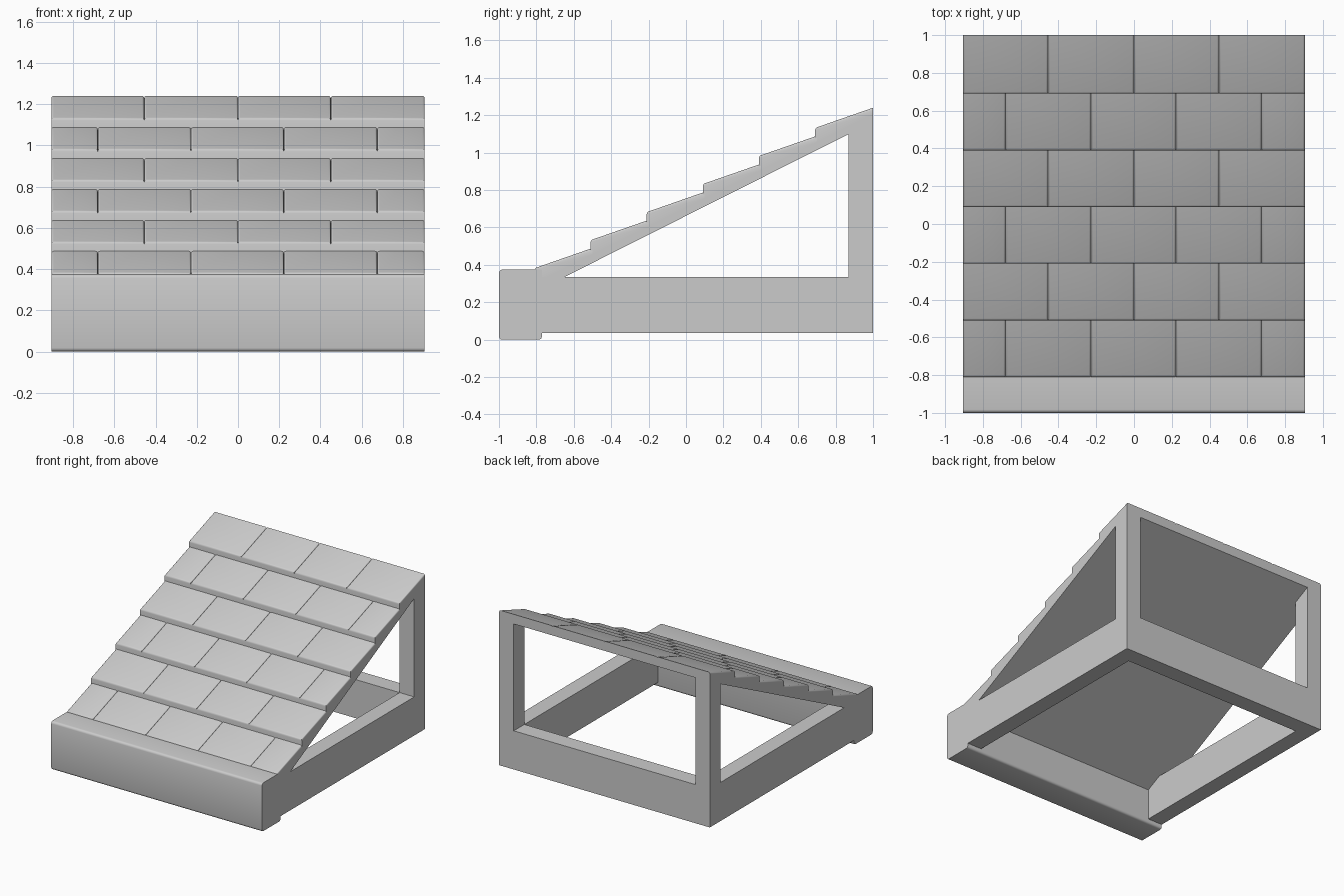
import bpy, bmesh
from math import radians

if "Cube" in bpy.data.objects:
    bpy.data.objects.remove(bpy.data.objects["Cube"])

W = 0.905      # half width
T = 0.125      # frame thickness


def under(y):  # underside of the sloping deck
    return 0.503 * y + 0.662


def prism(name, profile, x0, x1, bevel_edges=None, radius=0.012):
    """Extrude a (y, z) profile along x; optionally round chosen edges."""
    bm = bmesh.new()
    a = [bm.verts.new((x0, y, z)) for y, z in profile]
    b = [bm.verts.new((x1, y, z)) for y, z in profile]
    n = len(profile)
    bm.faces.new(a)
    bm.faces.new(b[::-1])
    for i in range(n):
        j = (i + 1) % n
        bm.faces.new((a[i], b[i], b[j], a[j]))
    if bevel_edges:
        edges = [e for e in bm.edges if bevel_edges(e)]
        bmesh.ops.bevel(bm, geom=edges, offset=radius, segments=3,
                        profile=0.5, affect='EDGES')
    bmesh.ops.recalc_face_normals(bm, faces=bm.faces[:])
    me = bpy.data.meshes.new(name)
    bm.to_mesh(me)
    bm.free()
    ob = bpy.data.objects.new(name, me)
    bpy.context.collection.objects.link(ob)
    if bevel_edges:
        bpy.context.view_layer.objects.active = ob
        ob.select_set(True)
        bpy.ops.object.shade_smooth_by_angle(angle=radians(50))
        ob.select_set(False)
    return ob


def along_x(e):
    d = e.verts[0].co - e.verts[1].co
    return abs(d.x) > 0.1


# Front eave beam with a lower lip
prism("eave_beam", [(-1, 0), (-0.77, 0), (-0.77, 0.375), (-1, 0.375)], -W, W,
      lambda e: along_x(e) and not (e.verts[0].co.y > -0.9 and e.verts[0].co.z > 0.2),
      0.018)

# Side beams and rear posts
for side, x0, x1 in (("left", -W, -W + T), ("right", W - T, W)):
    prism(side + "_beam", [(-0.78, 0.035), (1, 0.035), (1, 0.335), (-0.78, 0.335)], x0, x1)
    prism(side + "_post", [(0.87, 0.335), (1, 0.335), (1, under(1)), (0.87, under(0.87))], x0, x1)

# Rear base beam
prism("rear_beam", [(0.87, 0.035), (1, 0.035), (1, 0.335), (0.87, 0.335)], -W + T, W - T)

# Sloping roof deck
prism("roof_deck", [(-0.79, under(-0.79)), (1, under(1)), (1, 1.21), (-0.79, 0.315)], -W, W)

# Staggered overlapping tiles
for row in range(6):
    y0, y1 = -0.81 + 0.3 * row, -0.5 + 0.3 * row
    zf, zb = 0.382 + 0.15 * row, 0.49 + 0.15 * row
    profile = [(y0, 0.5 * y0 + 0.705), (y1, 0.5 * y1 + 0.705), (y1, zb), (y0, zf)]
    joints = [-0.455, 0, 0.45] if row % 2 else [-0.68, -0.228, 0.222, 0.675]
    xs = [-W] + joints + [W]

    def rounded(e, y0=y0, zf=zf):
        # top side edges and the top front edge
        return all(v.co.z > zf - 0.001 and v.co.z > 0.5 * v.co.y + 0.72 for v in e.verts) \
            and not all(v.co.y > y0 + 0.1 for v in e.verts)

    for k in range(len(xs) - 1):
        prism(f"roof_tile_{row}_{k}", profile, xs[k], xs[k + 1], rounded, 0.011)
